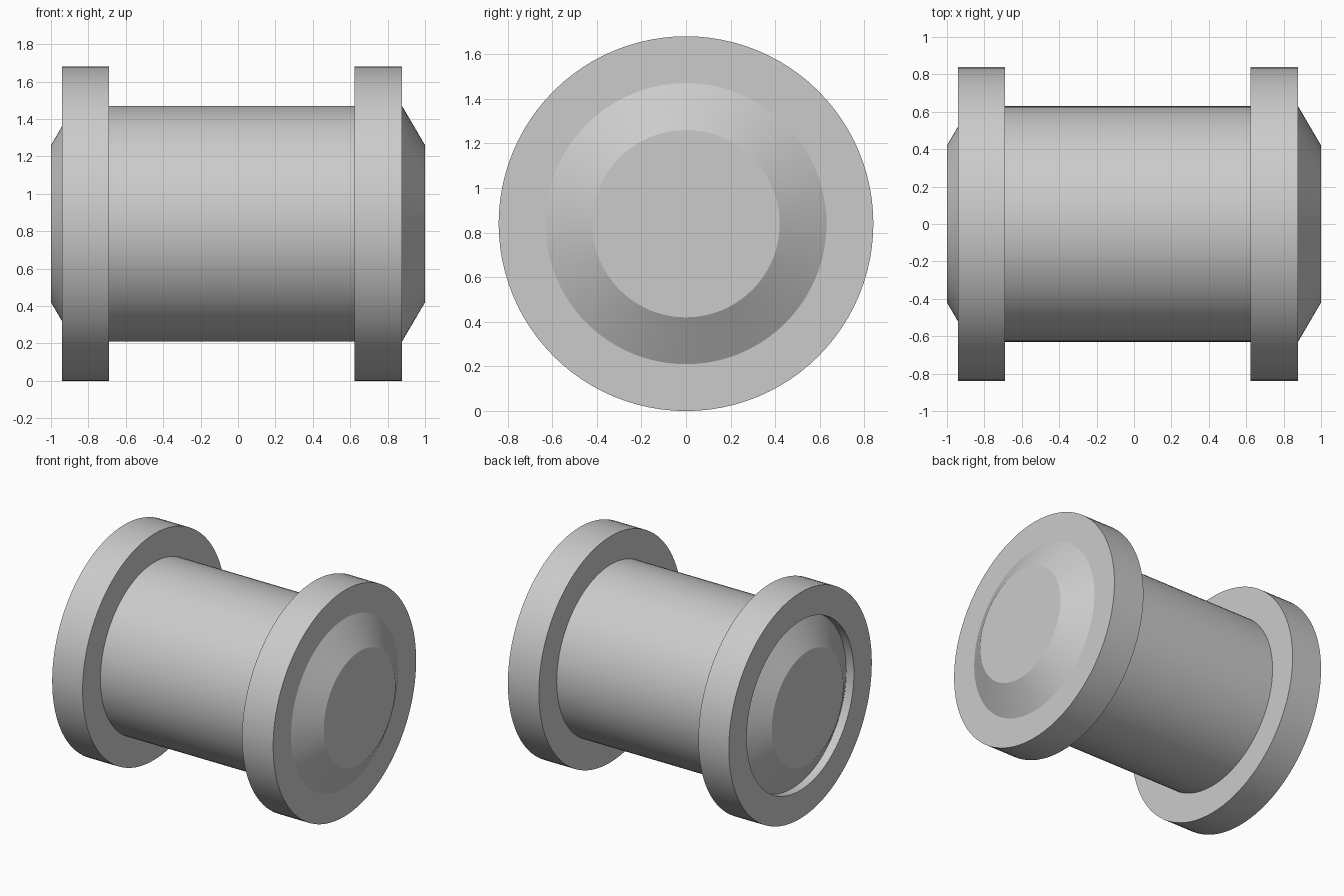
import bpy, bmesh, math

if "Cube" in bpy.data.objects:
    bpy.data.objects.remove(bpy.data.objects["Cube"])

AXIS_Z = 0.84
SEGMENTS = 96


def lathe(name, profile, closed=False):
    """Revolve (x, radius) points around the horizontal axis."""
    bm = bmesh.new()
    rings = []
    for x, r in profile:
        ring = []
        for i in range(SEGMENTS):
            a = 2 * math.pi * i / SEGMENTS
            ring.append(bm.verts.new((x, r * math.sin(a), AXIS_Z + r * math.cos(a))))
        rings.append(ring)
    pairs = list(zip(rings, rings[1:]))
    if closed:
        pairs.append((rings[-1], rings[0]))
    else:
        bm.faces.new(rings[0])
        bm.faces.new(rings[-1])
    for a, b in pairs:
        for i in range(SEGMENTS):
            j = (i + 1) % SEGMENTS
            bm.faces.new((a[i], a[j], b[j], b[i]))
    bmesh.ops.recalc_face_normals(bm, faces=bm.faces[:])
    mesh = bpy.data.meshes.new(name)
    bm.to_mesh(mesh)
    bm.free()
    obj = bpy.data.objects.new(name, mesh)
    bpy.context.collection.objects.link(obj)
    bpy.ops.object.select_all(action='DESELECT')
    obj.select_set(True)
    bpy.context.view_layer.objects.active = obj
    bpy.ops.object.shade_smooth_by_angle(angle=math.radians(25))
    return obj


# Central pin with chamfered ends
lathe("pin", [(-1.0, 0.42), (-0.877, 0.63), (0.877, 0.63), (1.0, 0.42)])

# Collars: the left one overhangs the chamfer and leaves a groove
for name, x0, x1 in (("left_collar", -0.94, -0.69), ("right_collar", 0.622, 0.877)):
    lathe(name, [(x0, 0.63), (x0, 0.84), (x1, 0.84), (x1, 0.63)], closed=True)
